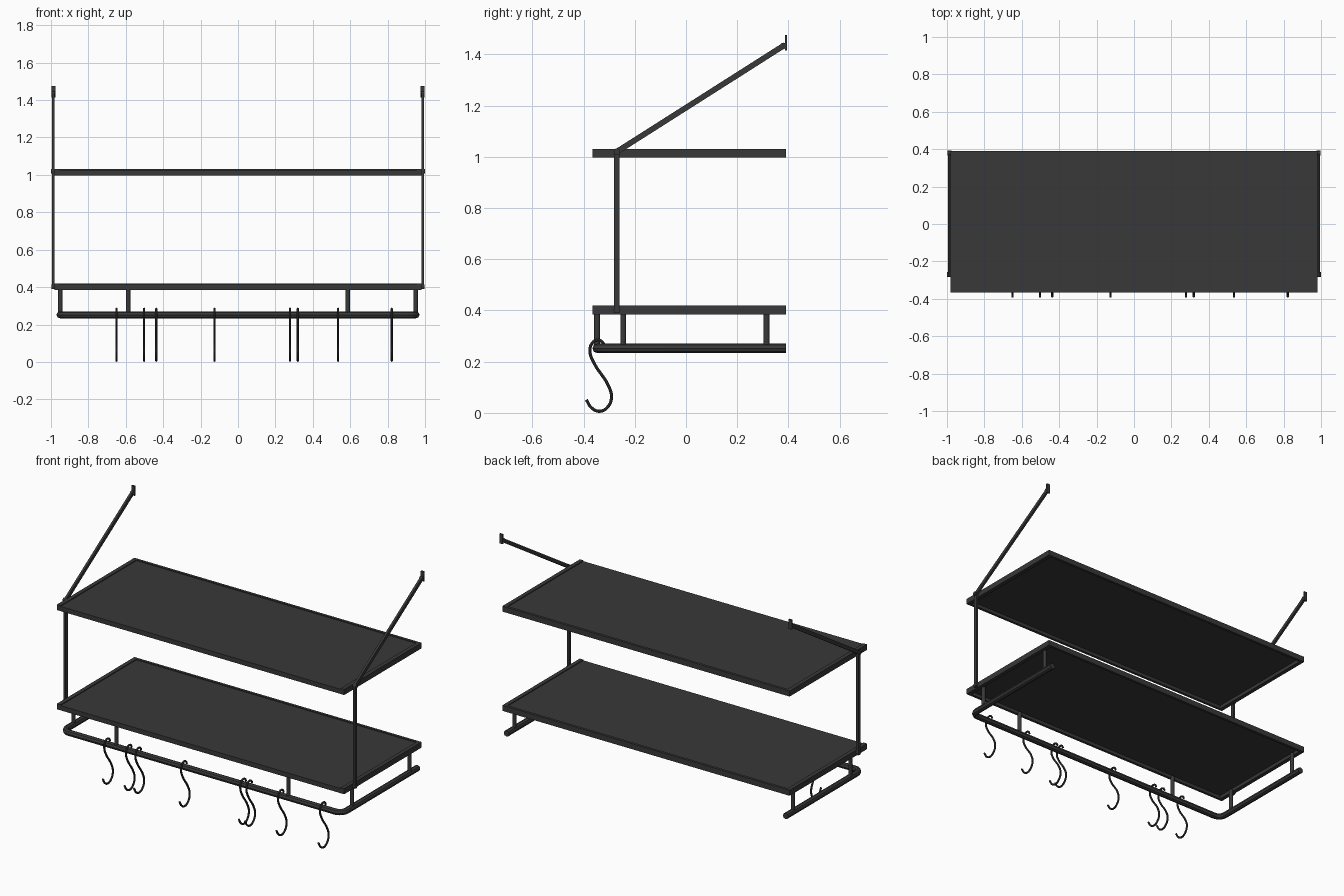
import bpy
import math
from mathutils import Vector

cube = bpy.data.objects.get("Cube")
if cube:
    bpy.data.objects.remove(cube, do_unlink=True)

# Single painted metal finish
metal = bpy.data.materials.new("charcoal_metal")
metal.use_nodes = True
COLOUR = (0.04, 0.04, 0.04, 1)
metal.diffuse_color = COLOUR
metal.node_tree.nodes["Principled BSDF"].inputs["Base Color"].default_value = COLOUR


def finish(obj, name, smooth=False):
    obj.name = name
    obj.data.materials.clear()
    obj.data.materials.append(metal)
    if smooth:
        bpy.ops.object.shade_smooth_by_angle(angle=math.radians(40))
    return obj


def box(name, low, high):
    low, high = Vector(low), Vector(high)
    bpy.ops.mesh.primitive_cube_add(size=1, location=(low + high) / 2)
    obj = bpy.context.object
    obj.scale = high - low
    bpy.ops.object.transform_apply(location=False, rotation=False, scale=True)
    return finish(obj, name)


def cylinder(name, centre, radius, depth, rotation=(0, 0, 0)):
    bpy.ops.mesh.primitive_cylinder_add(vertices=12, radius=radius, depth=depth,
                                        location=centre, rotation=rotation)
    return finish(bpy.context.object, name, True)


def tube(name, points, radius, kind="POLY"):
    """Sweep a round section along a path and turn it into a mesh."""
    curve = bpy.data.curves.new(name, "CURVE")
    curve.dimensions = "3D"
    curve.bevel_depth = radius
    curve.bevel_resolution = 2
    curve.use_fill_caps = True
    spline = curve.splines.new(kind)
    if kind == "BEZIER":
        spline.bezier_points.add(len(points) - 1)
        spline.resolution_u = 5
        for bp, p in zip(spline.bezier_points, points):
            bp.co = p
            bp.handle_left_type = bp.handle_right_type = "AUTO"
    else:
        spline.points.add(len(points) - 1)
        for sp, p in zip(spline.points, points):
            sp.co = (*p, 1)
    obj = bpy.data.objects.new(name, curve)
    bpy.context.collection.objects.link(obj)
    bpy.ops.object.select_all(action="DESELECT")
    obj.select_set(True)
    bpy.context.view_layer.objects.active = obj
    bpy.ops.object.convert(target="MESH")
    return finish(bpy.context.object, name, True)


SIDES = (("left", 1), ("right", -1))
W, FRONT, BACK = 0.98, -0.365, 0.39

# Two shelves: a sunk panel in a rim, open underneath
for label, base in (("lower", 0.385), ("upper", 0.997)):
    top = base + 0.034
    sunk = top - 0.005
    box(label + "_shelf_panel", (-W + 0.01, FRONT + 0.005, sunk - 0.008),
        (W - 0.01, BACK - 0.005, sunk))
    box(label + "_shelf_back_rim", (-W, BACK - 0.016, base), (W, BACK, top))
    box(label + "_shelf_front_rim", (-W, FRONT, base), (W, FRONT + 0.016, sunk))
    for side, s in SIDES:
        xs = sorted((s * W, s * (W - 0.025)))
        box(f"{label}_shelf_{side}_rim", (xs[0], FRONT, base), (xs[1], BACK, top))

# Hanging frame on each side: upright, slanted stay, pivots and wall plate
ROD_Y, PIVOT_Z = -0.27, 1.02
for side, s in SIDES:
    x = s * 0.987
    box(side + "_upright", (x - 0.007, ROD_Y - 0.011, 0.39),
        (x + 0.007, ROD_Y + 0.011, PIVOT_Z))
    start, end = Vector((x, ROD_Y, PIVOT_Z)), Vector((x, 0.38, 1.433))
    span = end - start
    stay = box(side + "_stay", (-0.007, -span.length / 2, -0.011),
               (0.007, span.length / 2, 0.011))
    stay.location = (start + end) / 2
    stay.rotation_euler.x = math.atan2(span.z, span.y)
    for part, y, z in (("lower", ROD_Y, 0.402), ("upper", ROD_Y, PIVOT_Z),
                       ("wall", 0.38, 1.433)):
        depth = 0.026 if part == "upper" else 0.018
        cylinder(f"{side}_{part}_pivot", (x, y, z), 0.0125, depth,
                 (0, math.pi / 2, 0))
    box(side + "_wall_plate", (x - 0.011, 0.386, 1.415), (x + 0.011, 0.394, 1.475))

# Rail pipe bent around the front and both sides
RAIL_X, RAIL_Y, RAIL_Z, BEND = 0.952, -0.347, 0.252, 0.045
quarter = []
for i in range(7):
    a = math.radians(15 * i)
    quarter.append((RAIL_X - BEND + BEND * math.cos(a),
                    RAIL_Y + BEND - BEND * math.sin(a), RAIL_Z))
half = [(RAIL_X, BACK, RAIL_Z)] + quarter
tube("rail_pipe", half + [(-x, y, z) for x, y, z in reversed(half)], 0.0185)

# Posts joining the rail to the lower shelf
for side, s in SIDES:
    for part, x, y in (("front", 0.587, RAIL_Y), ("side_front", 0.95, -0.245),
                       ("side_back", 0.95, 0.315)):
        cylinder(f"{side}_{part}_post", (s * x, y, 0.328), 0.0115, 0.14)

# S-shaped hooks hung over the front rail
hook_path = [(-0.319, 0.262), (-0.328, 0.278), (-0.348, 0.284), (-0.368, 0.27),
             (-0.375, 0.24), (-0.362, 0.2), (-0.3, 0.1), (-0.291, 0.06),
             (-0.304, 0.025), (-0.335, 0.0065), (-0.368, 0.019), (-0.389, 0.051)]
for n, x in enumerate((-0.65, -0.502, -0.437, -0.126, 0.278, 0.32, 0.535, 0.822)):
    tube(f"hook_{n + 1}", [(x, y, z) for y, z in hook_path], 0.006, "BEZIER")
